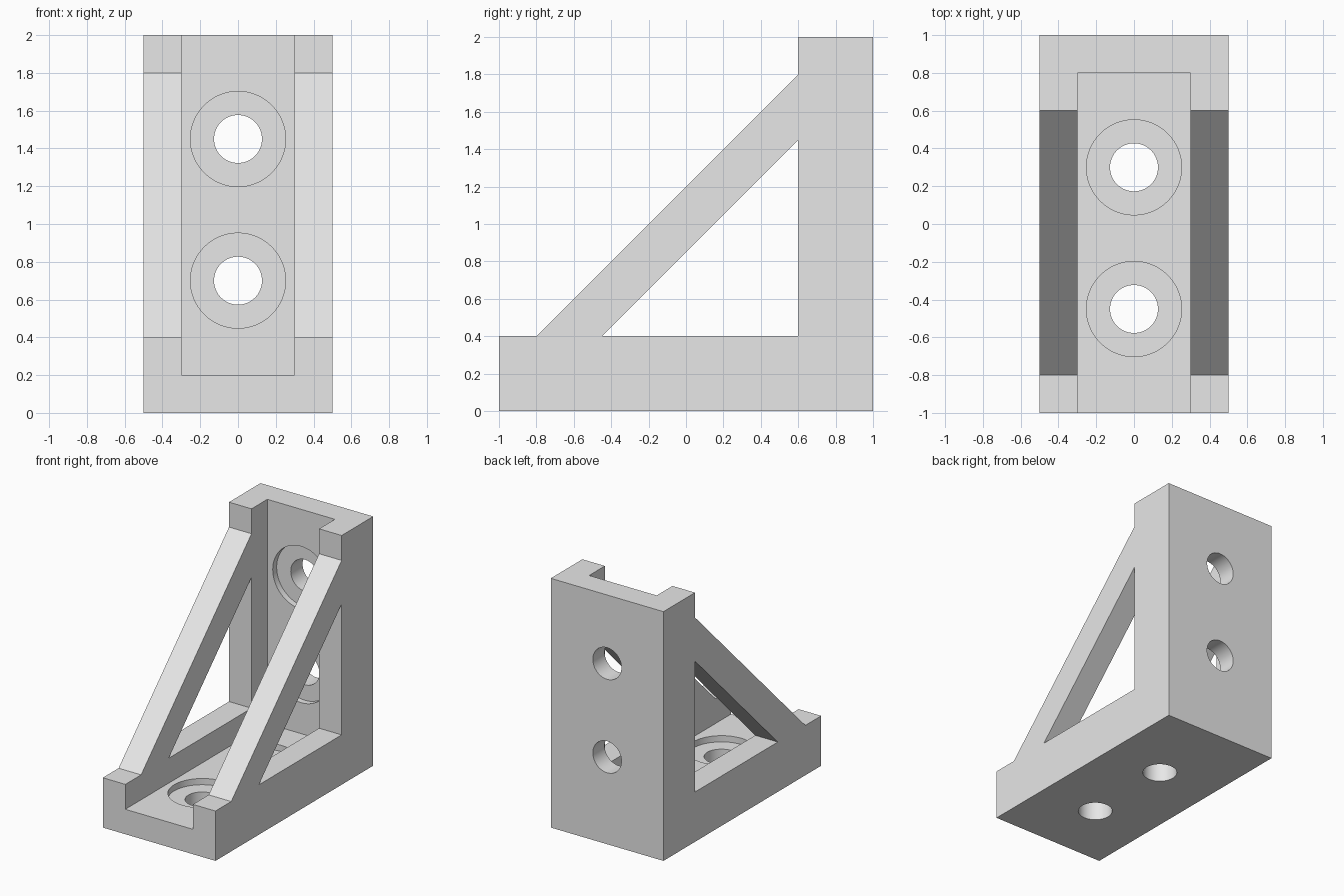
import bpy
import bmesh
from math import radians
from mathutils import Matrix, Vector

old = bpy.data.objects.get("Cube")
if old:
    bpy.data.objects.remove(old, do_unlink=True)

grey = bpy.data.materials.new("plain grey")
grey.use_nodes = True
colour = (0.8, 0.8, 0.8, 1)
grey.diffuse_color = colour
grey.node_tree.nodes["Principled BSDF"].inputs["Base Color"].default_value = colour


def make_object(name, bm):
    bmesh.ops.recalc_face_normals(bm, faces=bm.faces)
    mesh = bpy.data.meshes.new(name)
    bm.to_mesh(mesh)
    bm.free()
    mesh.materials.append(grey)
    obj = bpy.data.objects.new(name, mesh)
    bpy.context.collection.objects.link(obj)
    return obj


def side_prism(name, profile, half_width):
    """Extrude a (y, z) outline symmetrically along x."""
    bm = bmesh.new()
    face = bm.faces.new([bm.verts.new((-half_width, y, z)) for y, z in profile])
    grown = bmesh.ops.extrude_face_region(bm, geom=[face])["geom"]
    verts = [v for v in grown if isinstance(v, bmesh.types.BMVert)]
    bmesh.ops.translate(bm, verts=verts, vec=(2 * half_width, 0, 0))
    return make_object(name, bm)


def drill(name, centre, axis, radius, depth):
    """Cylinder centred on a point, reaching depth to either side along axis."""
    bm = bmesh.new()
    turn = Vector(axis).to_track_quat("Z", "Y").to_matrix().to_4x4()
    bmesh.ops.create_cone(bm, cap_ends=True, segments=64, radius1=radius,
                          radius2=radius, depth=2 * depth,
                          matrix=Matrix.Translation(centre) @ turn)
    return make_object(name, bm)


def cut(target, cutter):
    cutter.hide_render = True
    mod = target.modifiers.new("cut", "BOOLEAN")
    mod.operation = "DIFFERENCE"
    mod.solver = "EXACT"
    mod.object = cutter
    bpy.context.view_layer.objects.active = target
    bpy.ops.object.modifier_apply(modifier=mod.name)
    bpy.data.objects.remove(cutter, do_unlink=True)


# Bracket body: base, back plate and sloping braces in one silhouette
bracket = side_prism("angle_bracket", [
    (-1, 0), (1, 0), (1, 2), (0.6, 2), (0.6, 1.8), (-0.8, 0.4), (-1, 0.4)], 0.5)

# Open channel between the two side walls
cut(bracket, side_prism("channel_cutter", [
    (-1.5, 0.2), (0.8, 0.2), (0.8, 2.5), (-1.5, 2.5)], 0.3))

# Triangular window through both side walls
cut(bracket, side_prism("window_cutter", [
    (-0.45, 0.4), (0.6, 0.4), (0.6, 1.45)], 1))

# Bolt holes with shallow washer recesses
recess = 0.05
for y in (-0.45, 0.3):
    cut(bracket, drill("base_hole", (0, y, 0.1), (0, 0, 1), 0.127, 0.2))
    cut(bracket, drill("base_recess", (0, y, 0.2), (0, 0, 1), 0.252, recess))
for z in (0.7, 1.45):
    cut(bracket, drill("back_hole", (0, 0.9, z), (0, 1, 0), 0.127, 0.2))
    cut(bracket, drill("back_recess", (0, 0.8, z), (0, 1, 0), 0.252, recess))

# Smooth bore walls, crisp edges everywhere else
bpy.ops.object.select_all(action="DESELECT")
bracket.select_set(True)
bpy.context.view_layer.objects.active = bracket
bpy.ops.object.shade_smooth_by_angle(angle=radians(30))
